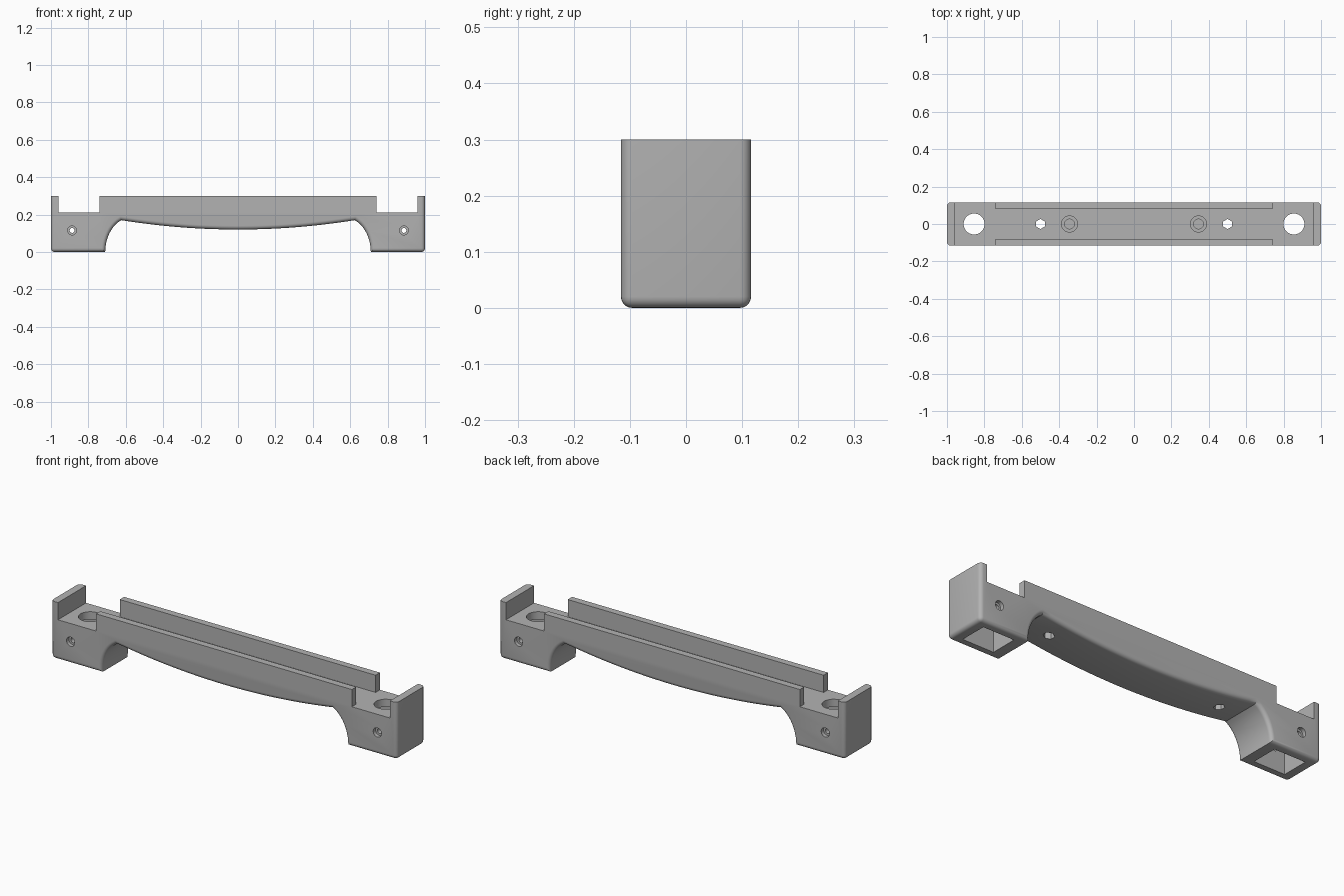
import bpy
import bmesh
from math import cos, sin, pi, radians
from mathutils import Matrix

old = bpy.data.objects.get("Cube")
if old:
    bpy.data.objects.remove(old, do_unlink=True)

W, TOP, DECK, R = 0.116, 0.30, 0.21, 0.02
LENGTH, ARCH_X, FOOT_X, ARCH_Z, BELLY_Z = 1.0, 0.625, 0.71, 0.17, 0.12

grey = bpy.data.materials.new("grey plastic")
grey.use_nodes = True
grey.diffuse_color = (0.45, 0.45, 0.45, 1)
grey.node_tree.nodes["Principled BSDF"].inputs["Base Color"].default_value = grey.diffuse_color


def add_object(name, bm):
    bmesh.ops.recalc_face_normals(bm, faces=bm.faces)
    mesh = bpy.data.meshes.new(name)
    bm.to_mesh(mesh)
    bm.free()
    mesh.materials.append(grey)
    obj = bpy.data.objects.new(name, mesh)
    bpy.context.collection.objects.link(obj)
    return obj


def box(name, x0, x1, y0, y1, z0, z1):
    bm = bmesh.new()
    place = Matrix.Translation(((x0 + x1) / 2, (y0 + y1) / 2, (z0 + z1) / 2))
    size = Matrix.Diagonal((x1 - x0, y1 - y0, z1 - z0, 1))
    bmesh.ops.create_cube(bm, size=1, matrix=place @ size)
    return add_object(name, bm)


def rod(name, x, y, z, r1, r2, depth, sides=32, axis="Z", turn=0):
    bm = bmesh.new()
    m = Matrix.Translation((x, y, z))
    if axis == "Y":
        m = m @ Matrix.Rotation(pi / 2, 4, "X")
    m = m @ Matrix.Rotation(turn, 4, "Z")
    bmesh.ops.create_cone(bm, cap_ends=True, segments=sides, radius1=r1,
                          radius2=r2, depth=depth, matrix=m)
    return add_object(name, bm)


# Side profile: right half from the belly centre to the top, then mirrored
half = []
for i in range(17):
    x = ARCH_X * i / 16
    half.append((x, BELLY_Z + (ARCH_Z - BELLY_Z) * (i / 16) ** 2))
for i in range(1, 11):
    a = pi / 2 * (0.72 - 0.72 * i / 10)
    x = ARCH_X + (FOOT_X - ARCH_X) * (cos(a) - cos(0.36 * pi)) / (1 - cos(0.36 * pi))
    half.append((x, ARCH_Z * sin(a) / sin(0.36 * pi)))
half += [(LENGTH, 0), (LENGTH, TOP)]
outline = half + [(-x, z) for x, z in reversed(half[1:])]

bm = bmesh.new()
cap = bm.faces.new([bm.verts.new((x, -W, z)) for x, z in outline])
side = bmesh.ops.extrude_face_region(bm, geom=[cap])["geom"]
bmesh.ops.translate(bm, vec=(0, 2 * W, 0),
                    verts=[v for v in side if isinstance(v, bmesh.types.BMVert)])
bmesh.ops.recalc_face_normals(bm, faces=bm.faces)

# Round the underside rim, the end corners and the outer bottom edges
rim = []
for e in bm.edges:
    a, b = (v.co for v in e.verts)
    along_y = abs(a.y - b.y) > W
    at_top = min(a.z, b.z) > TOP - 0.01
    outer_bottom = abs(a.x) > 0.99 and a.z < 0.01
    if (not along_y and not at_top) or (along_y and outer_bottom):
        rim.append(e)
bmesh.ops.bevel(bm, geom=rim, offset=R, segments=5, profile=0.5,
                affect="EDGES", clamp_overlap=False)
body = add_object("bracket_body", bm)

# Channel between the rails, leaving the end walls
cutters = [box("channel_cutter", -0.96, 0.96, -0.08, 0.08, DECK, 0.4)]

for s in (-1, 1):
    x0, x1 = sorted((s * 0.74, s * 0.96))
    p0, p1 = sorted((s * 0.765, s * 0.945))
    # Deck notch, foot pocket and round deck hole
    cutters.append(box("notch_cutter", x0, x1, -0.2, 0.2, DECK, 0.41))
    cutters.append(box("pocket_cutter", p0, p1, -0.072, 0.072, -0.1, 0.17))
    cutters.append(rod("deck_hole_cutter", s * 0.855, 0, 0.2, 0.056, 0.056, 0.16, 48))
    # Hexagonal through holes and stepped blind recesses in the channel
    cutters.append(rod("hex_cutter", s * 0.5, 0, 0.2, 0.027, 0.027, 0.3, 6))
    cutters.append(rod("recess_cutter", s * 0.345, 0, DECK, 0.043, 0.043, 0.03))
    cutters.append(rod("pilot_cutter", s * 0.345, 0, DECK, 0.026, 0.026, 0.08))
    # Cross holes through the foot walls with wider mouths
    cutters.append(rod("cross_hole_cutter", s * 0.887, 0, 0.115, 0.013, 0.013, 0.4, 24, "Y"))
    for y in (-W, W):
        cutters.append(rod("mouth_cutter", s * 0.887, y, 0.115, 0.024, 0.024, 0.04, 24, "Y"))

for c in cutters:
    c.hide_render = True
    mod = body.modifiers.new(c.name, "BOOLEAN")
    mod.operation = "DIFFERENCE"
    mod.solver = "EXACT"
    mod.object = c

# Bake the cuts and remove the helpers
bpy.context.view_layer.update()
graph = bpy.context.evaluated_depsgraph_get()
baked = bpy.data.meshes.new_from_object(body.evaluated_get(graph))
body.modifiers.clear()
body.data = baked
for c in cutters:
    bpy.data.objects.remove(c, do_unlink=True)

bpy.ops.object.select_all(action="DESELECT")
body.select_set(True)
bpy.context.view_layer.objects.active = body
bpy.ops.object.shade_smooth_by_angle(angle=radians(30))
